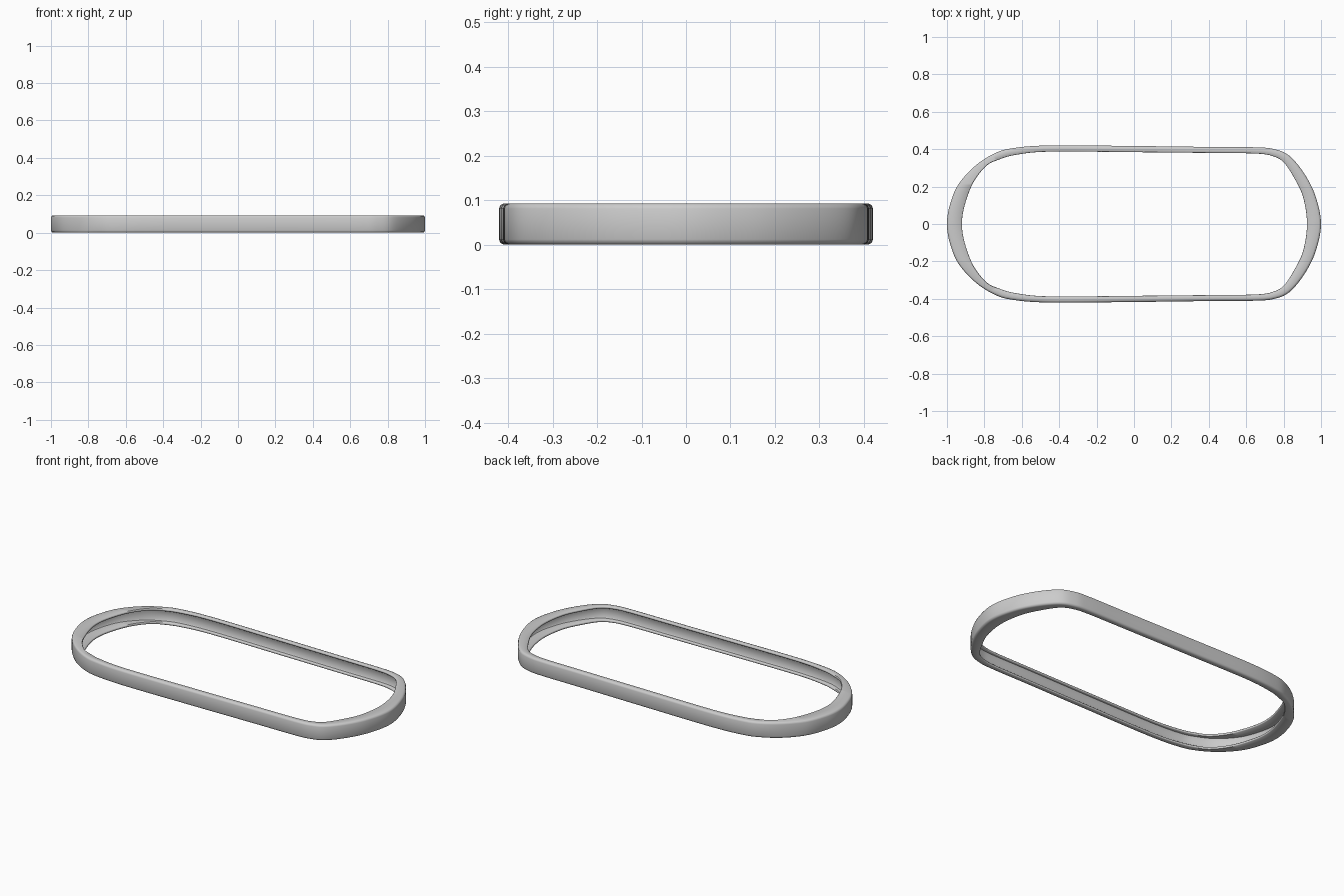
import bpy, bmesh
from mathutils import Vector

if "Cube" in bpy.data.objects:
    bpy.data.objects.remove(bpy.data.objects["Cube"])

H = 0.093      # band height
STEPS = 8      # subdivisions between outline points

# Half outline from left end to right end: outer x, y, inner lip x, y
half = [
    (-1.0, 0, -.92, 0), (-.985, .10, -.905, .10), (-.94, .21, -.86, .22),
    (-.85, .31, -.79, .31), (-.75, .375, -.72, .345), (-.65, .405, -.63, .37),
    (-.45, .42, -.45, .387), (0, .417, 0, .384), (.4, .412, .4, .38),
    (.65, .41, .64, .377), (.75, .40, .735, .365), (.83, .365, .80, .33),
    (.91, .27, .86, .24), (.97, .15, .905, .14), (1.0, 0, .925, 0),
]
# Mirror across the x axis to close the loop
loop = half + [(a, -b, c, -d) for a, b, c, d in half[-2:0:-1]]


def smooth_loop(pts):
    """Closed Catmull-Rom curve through the points."""
    out, n = [], len(pts)
    for i in range(n):
        p0, p1, p2, p3 = (Vector(pts[(i + k) % n]) for k in (-1, 0, 1, 2))
        for s in range(STEPS):
            t = s / STEPS
            out.append(0.5 * (2 * p1 + (p2 - p0) * t
                              + (2 * p0 - 5 * p1 + 4 * p2 - p3) * t * t
                              + (3 * p1 - p0 - 3 * p2 + p3) * t ** 3))
    return out


# Lower half of the channel section: side measured from, distance, height
lower = [
    ("outer", 0, .012), ("outer", .0035, .0035), ("outer", .012, 0),
    ("inner", .003, 0), ("inner", 0, .003), ("inner", 0, .010),
    ("inner", .003, .013), ("outer", .019, .013), ("outer", .015, .018),
]
section = lower + [(s, d, H - z) for s, d, z in reversed(lower)]

# Sweep the inward-facing channel around the loop
bm = bmesh.new()
rings = []
for p in smooth_loop(loop):
    outer, inner = Vector((p[0], p[1])), Vector((p[2], p[3]))
    inward = (inner - outer).normalized()
    ring = []
    for side, d, z in section:
        q = outer + inward * d if side == "outer" else inner - inward * d
        ring.append(bm.verts.new((q.x, q.y, z)))
    rings.append(ring)
m = len(section)
for i, a in enumerate(rings):
    b = rings[(i + 1) % len(rings)]
    for j in range(m):
        k = (j + 1) % m
        bm.faces.new((a[j], b[j], b[k], a[k]))
bmesh.ops.recalc_face_normals(bm, faces=bm.faces)

mesh = bpy.data.meshes.new("channel_band")
bm.to_mesh(mesh)
bm.free()
band = bpy.data.objects.new("channel_band", mesh)
bpy.context.collection.objects.link(band)
bpy.context.view_layer.objects.active = band
band.select_set(True)
bpy.ops.object.shade_smooth_by_angle(angle=0.87)
